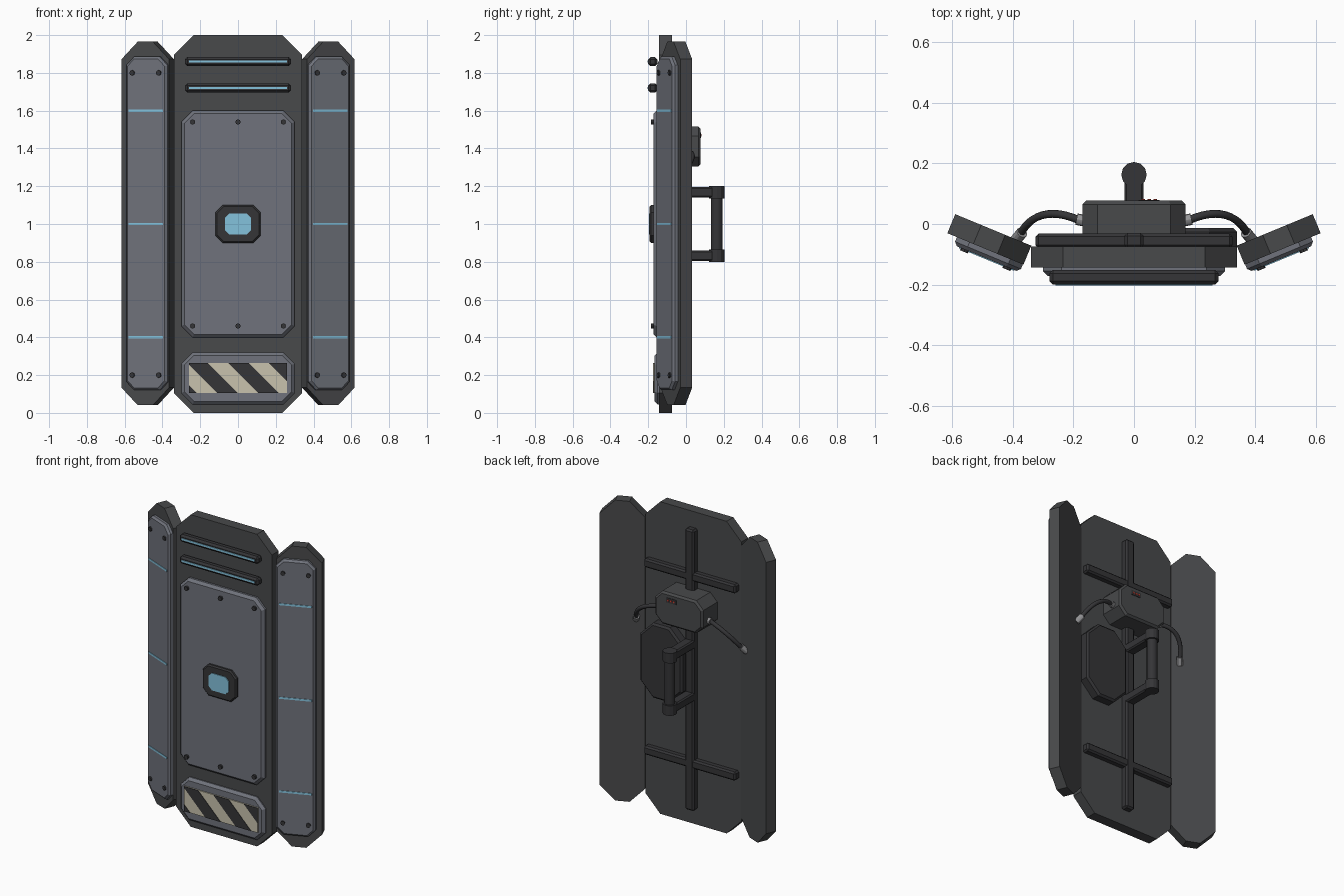
import bpy, bmesh, math
from mathutils import Matrix, Vector

if "Cube" in bpy.data.objects:
    bpy.data.objects.remove(bpy.data.objects["Cube"])


def material(name, r, g, b):
    m = bpy.data.materials.new(name)
    m.diffuse_color = (r, g, b, 1)
    m.use_nodes = True
    m.node_tree.nodes["Principled BSDF"].inputs["Base Color"].default_value = m.diffuse_color
    return m


SLAB = material("dark_grey", .065, .067, .07)
PLATE = material("plate_grey", .16, .17, .20)
TRIM = material("trim_black", .035, .035, .038)
STEEL = material("steel", .3, .3, .31)
BLUE = material("light_blue", .23, .54, .72)
CREAM = material("cream", .58, .54, .42)
RED = material("indicator_red", .6, .05, .03)
I4 = Matrix.Identity(4)


def finish(name, bm, mat, M=I4):
    bm.transform(M)
    bmesh.ops.recalc_face_normals(bm, faces=bm.faces)
    me = bpy.data.meshes.new(name)
    bm.to_mesh(me)
    bm.free()
    me.materials.append(mat)
    ob = bpy.data.objects.new(name, me)
    bpy.context.collection.objects.link(ob)
    return ob


def plate(name, cx, cz, w, h, c, y0, y1, b, mat, M=I4):
    """Chamfered-corner plate running from y0 to y1, with its y1 rim bevelled by b."""
    bm = bmesh.new()

    def ring(y, i):
        a, d, k = w / 2 - i, h / 2 - i, c - .586 * i
        pts = [(a, d - k), (a - k, d), (k - a, d), (-a, d - k),
               (-a, k - d), (k - a, -d), (a - k, -d), (a, k - d)]
        return [bm.verts.new((cx + x, y, cz + z)) for x, z in pts]
    step = b if y1 > y0 else -b
    rings = [ring(y0, 0)]
    if b:
        rings.append(ring(y1 - step, 0))
    rings.append(ring(y1, b))
    bm.faces.new(rings[0])
    bm.faces.new(rings[-1])
    for p, q in zip(rings, rings[1:]):
        for i in range(8):
            j = (i + 1) % 8
            bm.faces.new((p[i], p[j], q[j], q[i]))
    return finish(name, bm, mat, M)


def box(name, lo, hi, mat, bevel=0, M=I4):
    bm = bmesh.new()
    lo, hi = Vector(lo), Vector(hi)
    bmesh.ops.create_cube(bm, size=1, matrix=Matrix.Translation((lo + hi) / 2)
                          @ Matrix.Diagonal((*(hi - lo), 1)))
    if bevel:
        bmesh.ops.bevel(bm, geom=bm.edges[:], offset=bevel, segments=1, affect='EDGES')
    return finish(name, bm, mat, M)


def rod(name, p, q, r, mat, sides=8, M=I4):
    bm = bmesh.new()
    p, q = Vector(p), Vector(q)
    rot = (q - p).to_track_quat('Z', 'Y').to_matrix().to_4x4()
    bmesh.ops.create_cone(bm, cap_ends=True, segments=sides, radius1=r, radius2=r,
                          depth=(q - p).length, matrix=Matrix.Translation((p + q) / 2) @ rot)
    return finish(name, bm, mat, M)


# Main slab
plate("center_slab", 0, 1, .68, 2, .105, -.075, -.143, 0, SLAB)

# Angled wings with plates, lights and bolts
wing = Matrix.Translation((.478, -.051, 0)) @ Matrix.Rotation(math.radians(22.5), 4, 'Z')
for side, s in (("right", 1), ("left", -1)):
    M = Matrix.Diagonal((s, 1, 1, 1)) @ wing
    plate(side + "_wing", 0, 1.003, .272, 1.925, .093, .034, -.034, 0, SLAB, M)
    plate(side + "_wing_plate", -.016, 1.003, .236, 1.765, .045, -.03, -.062, .012, PLATE, M)
    for z in (.4, 1, 1.6):
        box(side + "_wing_light", (-.114, -.065, z - .006), (.082, -.05, z + .006), BLUE, 0, M)
    for u in (-.09, .062):
        for z in (.2, 1.8):
            rod(side + "_wing_bolt", (u, -.05, z), (u, -.07, z), .014, TRIM, 8, M)

# Front armour plate with bolts
plate("front_plate", 0, 1, .6, 1.2, .06, -.14, -.172, .016, PLATE)
for x in (-.24, 0, .24):
    for z in (.46, 1.54):
        rod("front_bolt", (x, -.16, z), (x, -.186, z), .014, TRIM)

# Central light
plate("core_housing", 0, 1, .24, .2, .04, -.165, -.192, .008, TRIM)
plate("core_light", 0, 1, .14, .11, .022, -.185, -.197, 0, BLUE)

# Upper light bars
for z in (1.86, 1.72):
    box("light_bar", (-.28, -.2, z - .024), (.28, -.152, z + .024), TRIM, .012)
    box("light_strip", (-.26, -.203, z - .006), (.26, -.19, z + .006), BLUE)

# Hazard panel
plate("hazard_plate", 0, .183, .6, .275, .06, -.14, -.166, .016, PLATE)
box("hazard_sign", (-.26, -.173, .105), (.26, -.155, .265), CREAM)
for i in range(4):
    bm = bmesh.new()
    x = -.485 + .216 * i
    bm.faces.new([bm.verts.new((px, -.1755, pz)) for px, pz in
                  ((x, .265), (x + .108, .265), (x + .268, .105), (x + .16, .105))])
    for s in (1, -1):
        bmesh.ops.bisect_plane(bm, geom=bm.verts[:] + bm.edges[:] + bm.faces[:],
                               plane_co=(s * .26, 0, 0), plane_no=(s, 0, 0), clear_outer=True)
    ext = bmesh.ops.extrude_face_region(bm, geom=bm.faces[:])
    bmesh.ops.translate(bm, vec=(0, .003, 0),
                        verts=[v for v in ext["geom"] if isinstance(v, bmesh.types.BMVert)])
    finish("hazard_stripe", bm, TRIM)

# Back ribs
box("spine_rib", (-.032, -.08, .1), (.032, -.03, 1.9), TRIM, .01)
for z in (.4, 1.6):
    box("cross_rib", (-.325, -.08, z - .028), (.325, -.032, z + .028), TRIM, .01)

# Arm pad
plate("arm_pad", .19, 1, .3, .48, .09, -.08, -.014, .012, TRIM)

# Handle
for z in (.832, 1.168):
    box("handle_arm", (-.032, -.06, z - .028), (.032, .185, z + .028), TRIM, .008)
    rod("handle_joint", (0, .163, z - .032), (0, .163, z + .032), .042, TRIM, 12)
grip = rod("handle_grip", (0, .163, .84), (0, .163, 1.16), .031, TRIM, 16)

# Power box with indicator
plate("power_box", 0, 1.41, .34, .21, .05, -.08, .077, .012, SLAB)
box("indicator_panel", (.015, .07, 1.455), (.085, .08, 1.485), TRIM)
for x in (.03, .05, .07):
    rod("indicator_light", (x, .075, 1.47), (x, .083, 1.47), .006, RED)

# Cables from the power box to the wings
smooth = [grip]
for s in (1, -1):
    cu = bpy.data.curves.new("cable", 'CURVE')
    cu.dimensions = '3D'
    cu.bevel_depth = .013
    cu.bevel_resolution = 2
    cu.use_fill_caps = True
    sp = cu.splines.new('BEZIER')
    sp.bezier_points.add(1)
    ends = [((.18, .012, 1.38), (-.06, -.01, 0), (.1, .045, .0)),
            ((.375, -.033, 1.24), (-.03, .06, .08), (.02, -.03, -.03))]
    for bp, (co, l, r) in zip(sp.bezier_points, ends):
        co, l, r = (Vector((v[0] * s, v[1], v[2])) for v in (co, l, r))
        bp.co, bp.handle_left, bp.handle_right = co, co + l, co + r
    cu.materials.append(TRIM)
    bpy.context.collection.objects.link(bpy.data.objects.new("cable", cu))
    smooth.append(rod("cable_socket", (s * .16, .01, 1.38), (s * .19, .016, 1.38), .019, STEEL, 12))
    smooth.append(rod("cable_plug", (s * .37, -.028, 1.25), (s * .392, -.055, 1.215), .019, STEEL, 12))

bpy.ops.object.select_all(action='DESELECT')
for ob in smooth:
    ob.select_set(True)
bpy.context.view_layer.objects.active = grip
bpy.ops.object.shade_smooth_by_angle()
